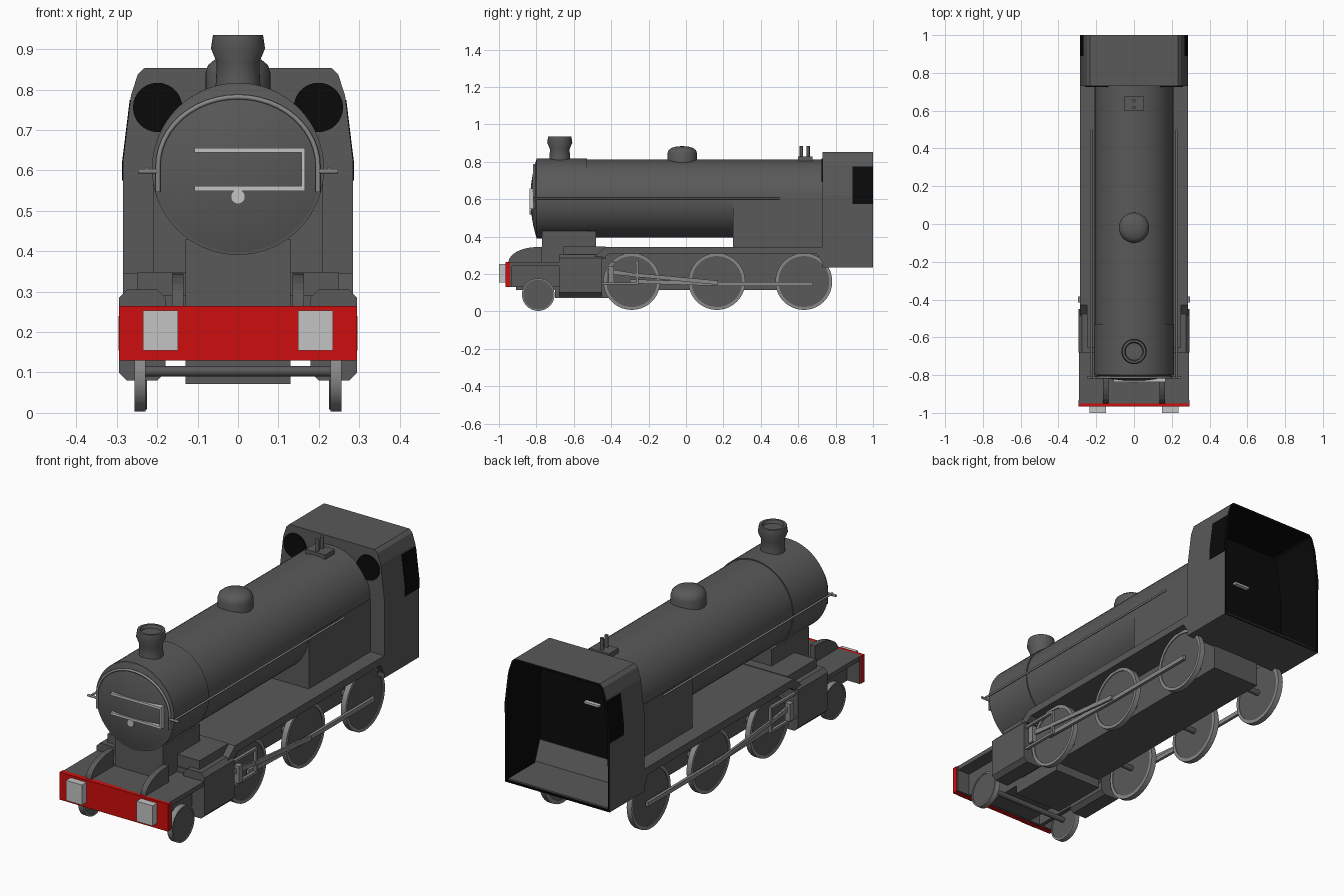
import bpy, bmesh
from math import sin, cos, pi, radians
from mathutils import Matrix

cube = bpy.data.objects.get("Cube")
if cube:
    bpy.data.objects.remove(cube, do_unlink=True)


def material(name, r, g, b):
    m = bpy.data.materials.new(name)
    m.use_nodes = True
    m.diffuse_color = (r, g, b, 1)
    m.node_tree.nodes["Principled BSDF"].inputs["Base Color"].default_value = (r, g, b, 1)
    return m


BODY = material("dark grey", 0.1, 0.1, 0.1)
STEEL = material("steel grey", 0.25, 0.25, 0.25)
LIGHT = material("light grey", 0.55, 0.55, 0.55)
RED = material("beam red", 0.62, 0.004, 0.004)
BLACK = material("black", 0.003, 0.003, 0.003)


def finish(bm, name, mat, smooth=False):
    bmesh.ops.recalc_face_normals(bm, faces=bm.faces)
    me = bpy.data.meshes.new(name)
    bm.to_mesh(me)
    bm.free()
    me.materials.append(mat)
    if smooth:
        me.shade_smooth()
        me.set_sharp_from_angle(angle=radians(35))
    ob = bpy.data.objects.new(name, me)
    bpy.context.collection.objects.link(ob)
    return ob


def prism(name, axis, pts, a, b, mat=BODY, open_end=False):
    """Outline extruded along x (points are y,z) or along y (points are x,z)."""
    bm = bmesh.new()
    place = (lambda p, t: (t, *p)) if axis == "x" else (lambda p, t: (p[0], t, p[1]))
    rings = [[bm.verts.new(place(p, t)) for p in pts] for t in (a, b)]
    bm.faces.new(rings[0])
    if not open_end:
        bm.faces.new(rings[1])
    for i in range(len(pts)):
        j = (i + 1) % len(pts)
        bm.faces.new((rings[0][i], rings[0][j], rings[1][j], rings[1][i]))
    return finish(bm, name, mat)


def box(name, x, y, z, mat=BODY):
    return prism(name, "y", [(x[0], z[0]), (x[1], z[0]), (x[1], z[1]), (x[0], z[1])], *y, mat)


TURN = {"z": Matrix(), "x": Matrix.Rotation(pi / 2, 4, "Y"), "-x": Matrix.Rotation(-pi / 2, 4, "Y"),
        "-y": Matrix.Rotation(pi / 2, 4, "X")}


def lathe(name, profile, loc, axis="z", mat=BODY, closed=False, steps=48):
    """Profile of (radius, height) turned about an axis."""
    bm = bmesh.new()
    vs = [bm.verts.new((r, 0, h)) for r, h in profile]
    es = [bm.edges.new(e) for e in zip(vs, vs[1:])]
    if closed:
        es.append(bm.edges.new((vs[-1], vs[0])))
    bmesh.ops.spin(bm, geom=vs + es, axis=(0, 0, 1), cent=(0, 0, 0), angle=2 * pi, steps=steps)
    bmesh.ops.remove_doubles(bm, verts=bm.verts, dist=1e-5)
    bmesh.ops.transform(bm, matrix=Matrix.Translation(loc) @ TURN[axis], verts=bm.verts)
    return finish(bm, name, mat, True)


def rod(name, r, length, loc, axis="z", mat=BODY, steps=24):
    return lathe(name, [(0, 0), (r, 0), (r, length), (0, length)], loc, axis, mat, steps=steps)


def tube(name, pts, r, mat):
    cu = bpy.data.curves.new(name, "CURVE")
    cu.dimensions = "3D"
    cu.bevel_depth = r
    cu.bevel_resolution = 2
    cu.use_fill_caps = True
    sp = cu.splines.new("POLY")
    sp.points.add(len(pts) - 1)
    for p, co in zip(sp.points, pts):
        p.co = (*co, 1)
    cu.materials.append(mat)
    ob = bpy.data.objects.new(name, cu)
    bpy.context.collection.objects.link(ob)


# Boiler, smokebox with domed door, firebox and saddle
AXIS_Z = 0.604
rod("boiler", 0.208, 1.27, (0, 0.735, AXIS_Z), "-y", steps=64)
door = [(0.208 * cos(t * pi / 16), 0.27 + 0.032 * sin(t * pi / 16) ** 2) for t in range(9)]
lathe("smokebox", [(0, 0), (0.213, 0), (0.213, 0.27)] + door, (0, -0.53, AXIS_Z), "-y", steps=64)
box("firebox", (-0.21, 0.21), (0.25, 0.735), (0.34, AXIS_Z))
box("saddle", (-0.13, 0.13), (-0.77, -0.48), (0.25, 0.43))

# Chimney, dome and safety valves
lathe("chimney", [(0.057, 0.79), (0.054, 0.83), (0.053, 0.868), (0.067, 0.902), (0.062, 0.935),
                  (0.05, 0.935), (0.045, 0.92), (0, 0.92)], (0, -0.675, 0))
lathe("steam_dome", [(0.08, 0.78), (0.08, 0.842), (0.074, 0.861), (0.058, 0.874), (0.03, 0.882),
                     (0, 0.884)], (0, -0.02, 0))
box("valve_base", (-0.053, 0.053), (0.6, 0.675), (0.79, 0.828))
for y in (0.617, 0.653):
    rod("safety_valve", 0.009, 0.065, (0, y, 0.82), steps=12)

# Smokebox door straps, latch and handrails
for z in (0.555, 0.65):
    box("door_strap", (-0.108, 0.166), (-0.836, -0.805), (z - 0.006, z + 0.006), LIGHT)
box("door_strap_link", (0.157, 0.166), (-0.836, -0.805), (0.555, 0.65), LIGHT)
rod("door_latch", 0.018, 0.012, (0, -0.826, 0.535), "-y", LIGHT)
arc = [(0.198 * cos(t * pi / 24), -0.812, 0.61 + 0.172 * sin(t * pi / 24)) for t in range(25)]
tube("front_handrail", [(0.198, -0.812, 0.547)] + arc + [(-0.198, -0.812, 0.547)], 0.006, STEEL)

# Cab shell with black interior, open at the back
half = [(0.285, 0.235), (0.285, 0.62), (0.265, 0.785), (0.248, 0.838), (0.232, 0.853)]
cab = prism("cab", "y", half + [(-x, z) for x, z in reversed(half)], 0.73, 1.0, open_end=True)
cab.data.materials.append(BLACK)
mod = cab.modifiers.new("walls", "SOLIDIFY")
mod.thickness = 0.012
mod.offset = -1
mod.material_offset = mod.material_offset_rim = 1
box("cab_floor", (-0.27, 0.27), (0.745, 0.995), (0.245, 0.252))
box("regulator_lever", (-0.06, 0.02), (0.745, 0.765), (0.6, 0.61), LIGHT)

# Main frames, running board and front deck
box("main_frame", (-0.13, 0.13), (-0.68, 0.74), (0.115, 0.335))
box("front_frame", (-0.13, 0.13), (-0.91, -0.68), (0.115, 0.25))
box("lower_frame", (-0.13, 0.13), (-0.7, -0.41), (0.072, 0.12))
prism("running_board", "x", [(-0.5, 0.285), (-0.43, 0.345), (0.74, 0.345), (0.78, 0.24), (0.74, 0.24),
                             (0.7, 0.308), (-0.41, 0.308), (-0.44, 0.285)], -0.285, 0.285)
box("valve_chest", (-0.25, 0.25), (-0.655, -0.43), (0.28, 0.348))
box("front_deck", (-0.29, 0.29), (-0.95, -0.66), (0.243, 0.265))
box("buffer_beam", (-0.295, 0.295), (-0.965, -0.94), (0.13, 0.265), RED)
box("beam_backing", (-0.293, 0.293), (-0.94, -0.931), (0.131, 0.264))

WHEEL_Y = (-0.29, 0.165, 0.63)
for y in WHEEL_Y:
    rod("driving_axle", 0.014, 0.46, (-0.23, y, 0.16), "x", steps=16)
rod("leading_axle", 0.013, 0.46, (-0.23, -0.79, 0.103), "x", steps=16)


def wheel(name, s, y, z, r, rim, x):
    axis = "x" if s > 0 else "-x"
    rod(name + "_disc", r - rim / 2, 0.02, (s * x, y, z), axis, steps=40)
    lathe(name + "_rim", [(r - rim, -0.003), (r, -0.003), (r, 0.024), (r - rim, 0.024)],
          (s * x, y, z), axis, STEEL, True, 40)


for s in (1, -1):
    side = lambda a, b: (min(s * a, s * b), max(s * a, s * b))
    # Wheels
    for y in WHEEL_Y:
        wheel("driving_wheel", s, y, 0.16, 0.152, 0.016, 0.228)
    wheel("leading_wheel", s, -0.79, 0.09, 0.087, 0.007, 0.232)
    # Buffers, deck side plates and curved brackets
    box("buffer", side(0.148, 0.235), (-1.0, -0.96), (0.155, 0.254), LIGHT)
    box("deck_side_plate", side(0.205, 0.225), (-0.935, -0.67), (0.13, 0.25))
    curve = [(-0.79 - 0.16 * sin(t * pi / 12), 0.262 + 0.083 * cos(t * pi / 12)) for t in range(7)]
    prism("deck_bracket", "x", [(-0.77, 0.25), (-0.77, 0.345)] + curve + [(-0.95, 0.25)], *side(0.135, 0.163))
    # Cylinder block with chamfered edges
    block = [(0.18, 0.1), (0.2, 0.08), (0.275, 0.08), (0.295, 0.1), (0.295, 0.285), (0.275, 0.305),
             (0.2, 0.305), (0.18, 0.285)]
    prism("cylinder_block", "y", [(s * x, z) for x, z in block], -0.68, -0.45)
    box("cylinder_link", side(0.1, 0.2), (-0.66, -0.46), (0.14, 0.29))
    # Rods, crosshead and slide bars
    prism("connecting_rod", "x", [(-0.42, 0.2), (-0.42, 0.228), (-0.29, 0.207), (0.17, 0.165), (0.17, 0.142)],
          *side(0.272, 0.282), STEEL)
    prism("coupling_rod", "x", [(-0.3, 0.15), (-0.3, 0.172), (0.17, 0.158), (0.68, 0.158), (0.68, 0.137),
                                (0.17, 0.137)], *side(0.256, 0.27), STEEL)
    for z in (0.15, 0.265):
        box("slide_bar", side(0.27, 0.284), (-0.46, -0.255), (z - 0.006, z + 0.006), STEEL)
    box("slide_bar_end", side(0.27, 0.284), (-0.266, -0.255), (0.147, 0.268), STEEL)
    box("crosshead", side(0.268, 0.296), (-0.415, -0.385), (0.155, 0.24), STEEL)
    # Side handrail with its front stub
    tube("side_handrail", [(s * 0.226, -0.815, AXIS_Z), (s * 0.226, 0.5, AXIS_Z)], 0.005, STEEL)
    rod("handrail_stub", 0.006, 0.05, (s * 0.198, -0.812, 0.598), "x" if s > 0 else "-x", STEEL, 12)
    # Cab windows
    pane = rod("front_window", 0.061, 0.008, (s * 0.199, 0.732, 0.756), "-y", BLACK, 32)
    strip = [(0.282, 0.575), (0.287, 0.575), (0.287, 0.62), (0.268, 0.775), (0.263, 0.775), (0.282, 0.62)]
    prism("side_window", "y", [(s * x, z) for x, z in strip], 0.89, 1.0, BLACK)
